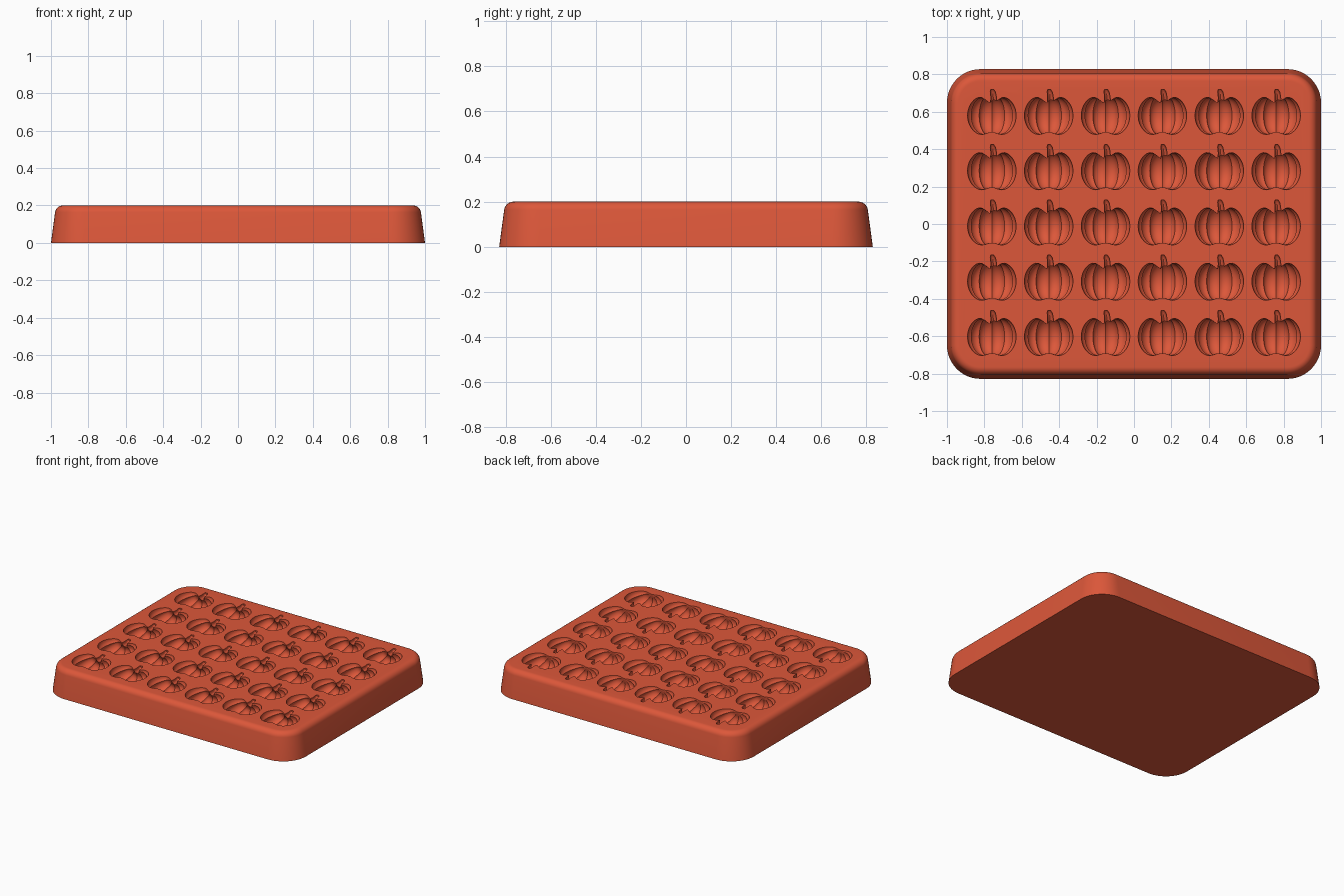
import bpy
import bmesh
from math import sin, cos, pi, exp, radians
from mathutils import Vector

cube = bpy.data.objects.get("Cube")
if cube:
    bpy.data.objects.remove(cube, do_unlink=True)

mat = bpy.data.materials.new("terracotta red")
mat.use_nodes = True
COLOR = (0.72, 0.096, 0.042, 1)
mat.diffuse_color = COLOR
mat.node_tree.nodes["Principled BSDF"].inputs["Base Color"].default_value = COLOR


def make_object(name, bm):
    # All shells share one winding, so the signed volume tells inside from outside
    bm.normal_update()
    if bm.calc_volume(signed=True) < 0:
        bmesh.ops.reverse_faces(bm, faces=bm.faces[:])
    mesh = bpy.data.meshes.new(name)
    bm.to_mesh(mesh)
    bm.free()
    mesh.materials.append(mat)
    obj = bpy.data.objects.new(name, mesh)
    bpy.context.collection.objects.link(obj)
    return obj


def volume(mesh):
    bm = bmesh.new()
    bm.from_mesh(mesh)
    result = bm.calc_volume(signed=True)
    bm.free()
    return result


def loft(bm, rings, offset=Vector()):
    """Skin closed rings of points and cap both ends."""
    loops = [[bm.verts.new(Vector(p) + offset) for p in ring] for ring in rings]
    for a, b in zip(loops, loops[1:]):
        for i in range(len(a)):
            j = (i + 1) % len(a)
            bm.faces.new((a[i], a[j], b[j], b[i]))
    bm.faces.new(loops[0][::-1])
    bm.faces.new(loops[-1])


def rounded_rectangle(inset, z, steps=12):
    radius = 0.18 - inset
    points = []
    for k, (sx, sy) in enumerate([(1, 1), (-1, 1), (-1, -1), (1, -1)]):
        for s in range(steps + 1):
            a = (k + s / steps) * pi / 2
            points.append((sx * 0.82 + radius * cos(a),
                           sy * 0.648 + radius * sin(a), z))
    return points


# Tray block: drafted walls and a rounded upper rim
RIM, DRAFT = 0.042, radians(8)
sections = [(0, 0)]
for s in range(9):
    a = DRAFT + (pi / 2 - DRAFT) * s / 8
    sections.append((0.022 + RIM * (cos(DRAFT) - cos(a)), 0.2 - RIM * (1 - sin(a))))
bm = bmesh.new()
loft(bm, [rounded_rectangle(inset, z) for inset, z in sections])
tray = make_object("tray", bm)


# Pumpkin body: ten lobes around the y axis, dimpled at both ends
LOBES, AROUND, ALONG = 10, 80, 22


def pumpkin_ring(v):
    ring = []
    side = 1 if cos(v) > 0 else -1
    dimple = 0.05 if side > 0 else 0.025
    for i in range(AROUND):
        u = 2 * pi * i / AROUND + 0.003
        lobe = 0.88 + 0.12 * abs(sin(LOBES * u / 2 + pi / 2)) ** 0.6
        r = 0.13 * sin(v) ** 0.8 * lobe
        y = 0.114 * cos(v) * (0.9 + 0.1 * lobe)
        y -= side * dimple * exp(-(r / 0.045) ** 2)
        ring.append((r * cos(u), y, r * sin(u)))
    return ring


body = [pumpkin_ring(0.06 + (pi - 0.12) * k / ALONG) for k in range(ALONG + 1)]

# Stem: a tapered tube with a bent tip
stem = []
for k in range(9):
    t = k / 8
    centre = Vector((0.002 + 0.008 * sin(t * pi), 0.03 + 0.11 * t, -0.012 * (1 - t)))
    r = (0.022 - 0.008 * sin(t * pi / 2)) * (0.6 if k == 8 else 1)
    angles = [2 * pi * i / 14 + 0.1 for i in range(14)]
    stem.append([centre + Vector((r * cos(a), 0, 1.5 * r * sin(a))) for a in angles])


def press_grid(name, rings):
    """Cut a five by six grid of the shape out of the tray."""
    bm = bmesh.new()
    for col in range(6):
        for row in range(5):
            loft(bm, rings, Vector((-0.76 + 0.304 * col, -0.602 + 0.2955 * row, 0.2003)))
    cutter = make_object(name, bm)
    cutter.hide_render = True
    before = volume(tray.data)
    mod = tray.modifiers.new(name, 'BOOLEAN')
    mod.operation = 'DIFFERENCE'
    mod.object = cutter
    # Keep the first solver that removes a sensible amount
    for solver in ('EXACT', 'MANIFOLD', 'FLOAT'):
        mod.solver = solver
        bpy.context.view_layer.update()
        graph = bpy.context.evaluated_depsgraph_get()
        mesh = bpy.data.meshes.new_from_object(tray.evaluated_get(graph))
        if 0.6 * before < volume(mesh) < 0.9999 * before:
            tray.data = mesh
            break
    tray.modifiers.remove(mod)
    bpy.data.objects.remove(cutter, do_unlink=True)


press_grid("pumpkin cutter", body)
press_grid("stem cutter", stem)

bpy.ops.object.select_all(action='DESELECT')
bpy.context.view_layer.objects.active = tray
tray.select_set(True)
bpy.ops.object.shade_smooth_by_angle(angle=radians(35))
